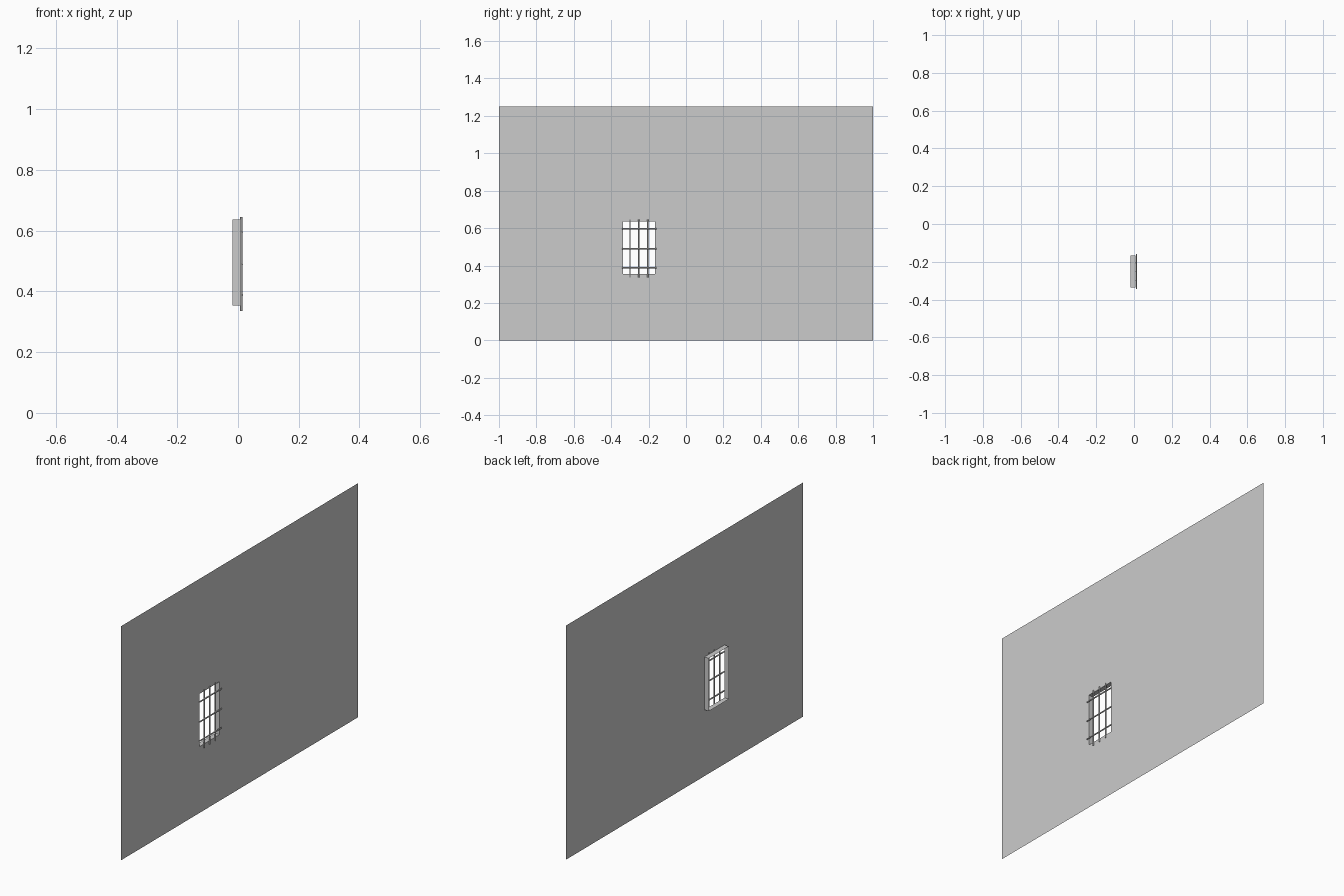
import bpy, bmesh
from mathutils import Matrix, Vector

if "Cube" in bpy.data.objects:
    bpy.data.objects.remove(bpy.data.objects["Cube"])

WALL_X, BACK_X = 0.008, -0.018
Y0, Y1, Z0, Z1 = -0.336, -0.167, 0.354, 0.636   # window opening
BAR_R = 0.0036


def mesh_object(name, bm):
    me = bpy.data.meshes.new(name)
    bm.to_mesh(me)
    bm.free()
    ob = bpy.data.objects.new(name, me)
    bpy.context.collection.objects.link(ob)
    return ob


def rect(bm, x, y0, y1, z0, z1):
    pts = [(x, y0, z0), (x, y1, z0), (x, y1, z1), (x, y0, z1)]
    return [bm.verts.new(p) for p in pts]


def bridge(bm, a, b):
    for i in range(4):
        j = (i + 1) % 4
        bm.faces.new((a[i], a[j], b[j], b[i]))


# Thin wall sheet with a rectangular opening
bm = bmesh.new()
outer = rect(bm, WALL_X, -1, 1, 0, 1.25)
inner = rect(bm, WALL_X, Y0, Y1, Z0, Z1)
bridge(bm, outer, inner)
mesh_object("wall", bm)

# Window reveal running back from the wall
bm = bmesh.new()
front = rect(bm, WALL_X, Y0, Y1, Z0, Z1)
back = rect(bm, BACK_X, Y0, Y1, Z0, Z1)
bridge(bm, front, back)
mesh_object("window_reveal", bm)


def bar(name, a, b):
    a, b = Vector(a), Vector(b)
    bm = bmesh.new()
    rot = (b - a).to_track_quat('Z', 'Y').to_matrix().to_4x4()
    bmesh.ops.create_cone(bm, cap_ends=True, segments=8, radius1=BAR_R,
                          radius2=BAR_R, depth=(b - a).length,
                          matrix=Matrix.Translation((a + b) / 2) @ rot)
    ob = mesh_object(name, bm)
    for p in ob.data.polygons:
        p.use_smooth = len(p.vertices) == 4


# Upright bars
for i, y in enumerate((-0.299, -0.252, -0.205)):
    bar(f"upright_bar_{i + 1}", (0.0105, y, 0.335), (0.0105, y, 0.645))

# Cross bars, just in front of the uprights
for i, z in enumerate((0.388, 0.49, 0.597)):
    bar(f"cross_bar_{i + 1}", (0.0135, -0.343, z), (0.0135, -0.158, z))
